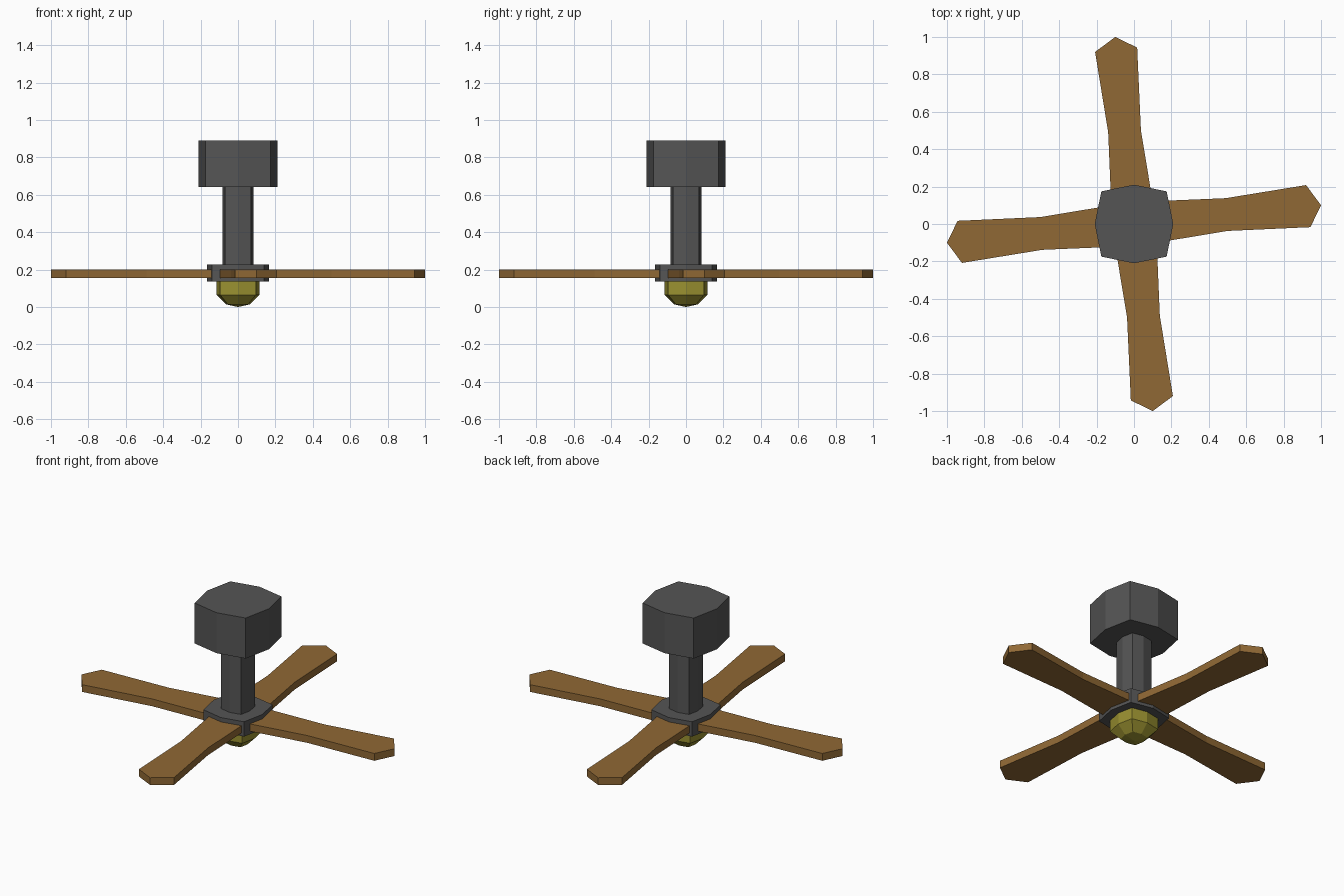
import bpy, math

if "Cube" in bpy.data.objects:
    bpy.data.objects.remove(bpy.data.objects["Cube"])

def material(name, rgb):
    m = bpy.data.materials.new(name)
    m.diffuse_color = (*rgb, 1)
    m.use_nodes = True
    m.node_tree.nodes["Principled BSDF"].inputs["Base Color"].default_value = m.diffuse_color
    return m

metal = material("dark_metal", (0.09, 0.09, 0.09))
wood = material("wood", (0.28, 0.14, 0.035))
glass = material("yellow_glass", (0.32, 0.28, 0.03))

def make(name, verts, faces, mat):
    me = bpy.data.meshes.new(name)
    me.from_pydata(verts, [], faces)
    me.update()
    me.materials.append(mat)
    ob = bpy.data.objects.new(name, me)
    bpy.context.collection.objects.link(ob)
    return ob

def turned(name, profile, mat, tip=None, diag=1.175):
    """Stack of eight-sided rings (radius, z), bottom to top; diagonal corners are pushed out."""
    verts, faces = [], []
    for r, z in profile:
        for i in range(8):
            a = i * math.pi / 4
            k = r * (diag if i % 2 else 1)
            verts.append((k * math.cos(a), k * math.sin(a), z))
    for s in range(len(profile) - 1):
        for i in range(8):
            j = (i + 1) % 8
            faces.append((s*8 + i, s*8 + j, s*8 + 8 + j, s*8 + 8 + i))
    n = len(verts)
    faces.append(tuple(range(n - 8, n)))
    if tip is None:
        faces.append(tuple(range(7, -1, -1)))
    else:
        verts.append((0, 0, tip))
        faces += [((i + 1) % 8, i, n) for i in range(8)]
    return make(name, verts, faces, mat)

# Ceiling mount, rod, hub and lamp
turned("ceiling_mount", [(0.21, 0.64), (0.21, 0.89)], metal)
turned("down_rod", [(0.083, 0.21), (0.083, 0.65)], metal)
turned("hub", [(0.167, 0.135), (0.167, 0.226)], metal)
turned("lamp", [(0.065, 0.014), (0.115, 0.065), (0.115, 0.145)], glass, tip=0.0)

# Four blades from one outline
outline = [(0.09, -0.105), (0.18, -0.09), (0.5, -0.037), (0.943, -0.017),
           (1.0, 0.1), (0.92, 0.208), (0.49, 0.138), (0.18, 0.125), (0.09, 0.122)]
n = len(outline)
for b in range(4):
    c, s = [(1, 0), (0, 1), (-1, 0), (0, -1)][b]
    verts = [(c*x - s*y, s*x + c*y, z) for z in (0.154, 0.199) for x, y in outline]
    faces = [tuple(range(n - 1, -1, -1)), tuple(range(n, 2*n))]
    faces += [(i, (i + 1) % n, n + (i + 1) % n, n + i) for i in range(n)]
    make(f"blade_{b + 1}", verts, faces, wood)
